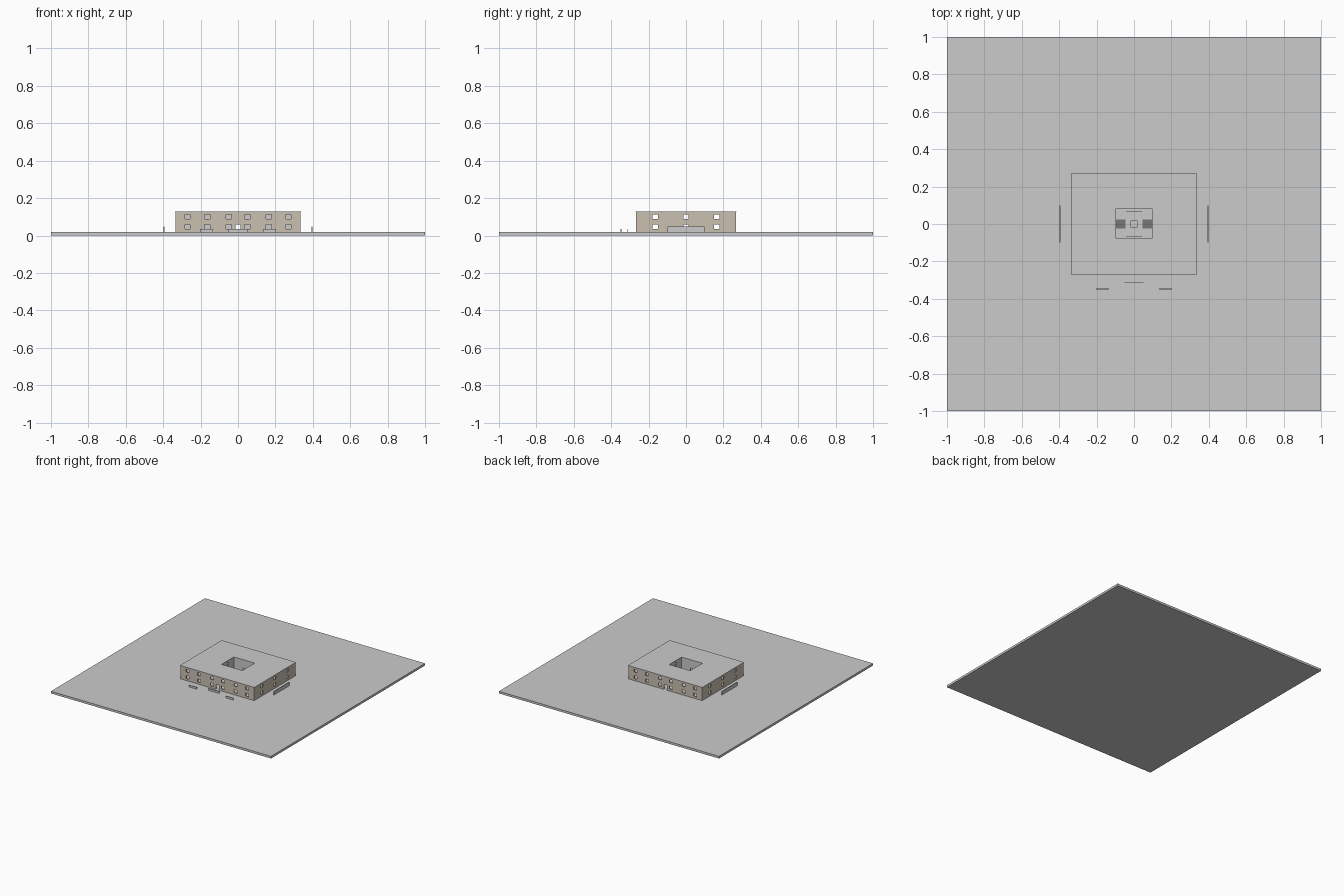
import bpy, bmesh
from mathutils import Matrix, Vector

if "Cube" in bpy.data.objects:
    bpy.data.objects.remove(bpy.data.objects["Cube"])


def material(name, rgb):
    m = bpy.data.materials.new(name)
    m.diffuse_color = (*rgb, 1)
    m.use_nodes = True
    m.node_tree.nodes["Principled BSDF"].inputs["Base Color"].default_value = m.diffuse_color
    return m


STONE = material("stone", (0.60, 0.53, 0.44))


def boxes(name, spans, mat=None):
    """One object from a list of (x0, x1, y0, y1, z0, z1) boxes."""
    bm = bmesh.new()
    for x0, x1, y0, y1, z0, z1 in spans:
        c = Vector((x0 + x1, y0 + y1, z0 + z1)) / 2
        bmesh.ops.create_cube(bm, size=1, matrix=Matrix.Translation(c)
                              @ Matrix.Diagonal((x1 - x0, y1 - y0, z1 - z0, 1)))
    me = bpy.data.meshes.new(name)
    bm.to_mesh(me)
    bm.free()
    ob = bpy.data.objects.new(name, me)
    bpy.context.collection.objects.link(ob)
    if mat:
        me.materials.append(mat)
    return ob


def cut(ob, cutter):
    mod = ob.modifiers.new("openings", 'BOOLEAN')
    mod.operation, mod.solver, mod.object = 'DIFFERENCE', 'EXACT', cutter
    cutter.hide_render = True
    bpy.context.view_layer.objects.active = ob
    bpy.ops.object.modifier_apply(modifier=mod.name)
    bpy.data.objects.remove(cutter)


G, MID, TOP = 0.018, 0.075, 0.126      # ground, upper floor, wall top
X, Y, T = 0.335, 0.268, 0.01           # outer half sizes, wall thickness
CX, CY0, CY1 = 0.095, -0.078, 0.082    # courtyard
W, H = 0.014, 0.012                    # window half sizes
LEVELS = (0.047, 0.1)

boxes("ground_slab", [(-1, 1, -1, 1, 0, G)])


def ring(z0, z1, x, y, cx, c0, c1):
    """Four boxes framing the courtyard opening."""
    return [(-x, x, -y, c0, z0, z1), (-x, x, c1, y, z0, z1),
            (-x, -cx, c0, c1, z0, z1), (cx, x, c0, c1, z0, z1)]


# outer walls with windows on every side and doors front and back
walls = boxes("outer_walls", [(-X, X, -Y, Y, G, TOP)], STONE)
cut(walls, boxes("room_cutter", [(-X + T, X - T, -Y + T, Y - T, 0, 0.2)]))
holes = []
for z in LEVELS:
    for x in (-0.27, -0.165, -0.05, 0.05, 0.165, 0.27):
        holes.append((x - W, x + W, -Y - 0.1, Y + 0.1, z - H, z + H))
cut(walls, boxes("window_cutter_y", holes))
holes = [(-1, 1, y - W, y + W, z - H, z + H) for y in (-0.165, 0, 0.165) for z in LEVELS]
cut(walls, boxes("window_cutter_x", holes))
cut(walls, boxes("door_cutter", [(-0.014, 0.014, -1, 1, 0.0185, 0.06)]))

# courtyard walls
yard = boxes("courtyard_walls", [(-CX - T, CX + T, CY0 - T, CY1 + T, G, TOP)])
cut(yard, boxes("yard_cutter", [(-CX, CX, CY0, CY1, 0, 0.2)]))
cut(yard, boxes("yard_door_cutter", [(-0.014, 0.014, -1, 1, 0.0185, 0.06)]))
cut(yard, boxes("yard_window_cutter", [(-1, 1, -W, W, z - H, z + H) for z in LEVELS]))

# partitions between rooms, upper floor and roof
boxes("partition_walls", [(s * 0.215 - 0.11, s * 0.215 + 0.11, y - 0.004, y + 0.004, G, TOP)
                          for s in (-1, 1) for y in (CY0, CY1)])
boxes("upper_floor", ring(MID - 0.002, MID + 0.002, X - T, Y - T, CX + T, CY0 - T, CY1 + T))
boxes("roof", ring(TOP, TOP + 0.003, X + 0.003, Y + 0.003, CX, CY0, CY1))

# courtyard furnishing
boxes("courtyard_planter", [(-0.02, 0.02, -0.02, 0.02, G, 0.028)])
boxes("courtyard_side_blocks", [(s * 0.07 - 0.025, s * 0.07 + 0.025, -0.025, 0.025, G, 0.024)
                                for s in (-1, 1)], material("dark_grey", (0.18, 0.18, 0.18)))
boxes("courtyard_benches", [(-0.042, 0.042, y - 0.002, y + 0.002, G, 0.033)
                            for y in (-0.066, 0.066)])

# low screens around the building
boxes("side_screens", [(s * 0.395 - 0.003, s * 0.395 + 0.003, -0.1, 0.1, G, 0.047)
                       for s in (-1, 1)])
boxes("entrance_screen", [(-0.05, 0.05, -0.314, -0.309, G, 0.034)])
boxes("front_screens", [(s * 0.168 - 0.034, s * 0.168 + 0.034, -0.349, -0.344, G, 0.034)
                        for s in (-1, 1)])
